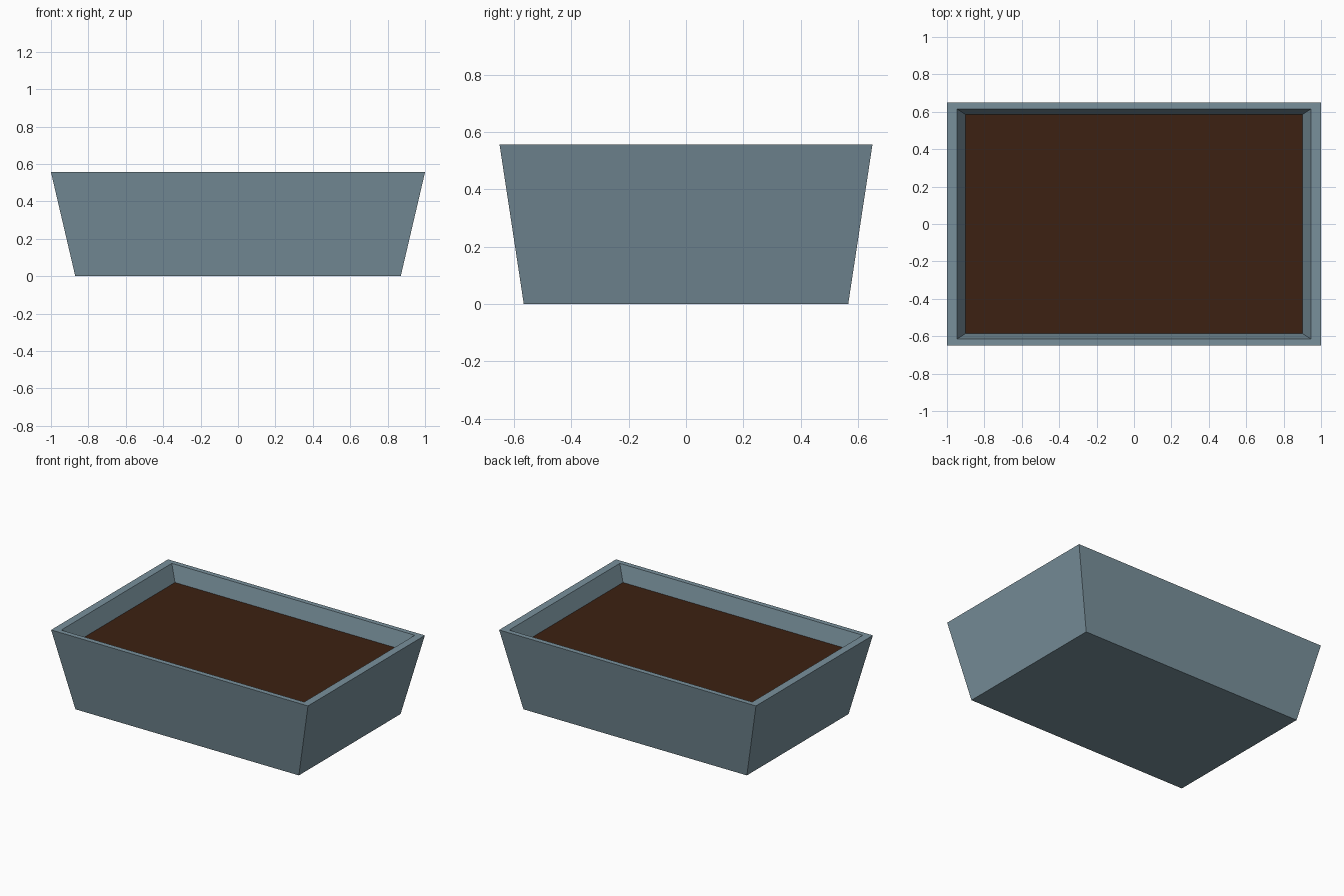
import bpy
import bmesh

if "Cube" in bpy.data.objects:
    bpy.data.objects.remove(bpy.data.objects["Cube"])

HALF_X, HALF_Y = 1.0, 0.65


def material(name, color):
    mat = bpy.data.materials.new(name)
    mat.diffuse_color = (*color, 1)
    mat.use_nodes = True
    mat.node_tree.nodes["Principled BSDF"].inputs["Base Color"].default_value = mat.diffuse_color
    return mat


def lofted_box(name, rings, mat):
    """Closed solid through rectangular rings given as (scale, z)."""
    bm = bmesh.new()
    loops = [[bm.verts.new((sx * HALF_X * s, sy * HALF_Y * s, z))
              for sx, sy in ((-1, -1), (1, -1), (1, 1), (-1, 1))]
             for s, z in rings]
    for a, b in zip(loops, loops[1:]):
        for i in range(4):
            j = (i + 1) % 4
            bm.faces.new((a[i], a[j], b[j], b[i]))
    bm.faces.new(loops[0][::-1])
    bm.faces.new(loops[-1])
    bmesh.ops.recalc_face_normals(bm, faces=bm.faces)
    mesh = bpy.data.meshes.new(name)
    bm.to_mesh(mesh)
    bm.free()
    mesh.materials.append(mat)
    obj = bpy.data.objects.new(name, mesh)
    bpy.context.collection.objects.link(obj)
    return obj


# Tapered planter: outer wall, flat rim, sloped inner wall, recess floor
lofted_box("planter_box",
           [(0.87, 0), (1.0, 0.556), (0.946, 0.556), (0.89, 0.42)],
           material("blue_grey", (0.19, 0.28, 0.33)))

# Soil slab filling the recess up to just below the rim
lofted_box("soil", [(0.89, 0.42), (0.90, 0.445)],
           material("dark_soil", (0.046, 0.015, 0.006)))
